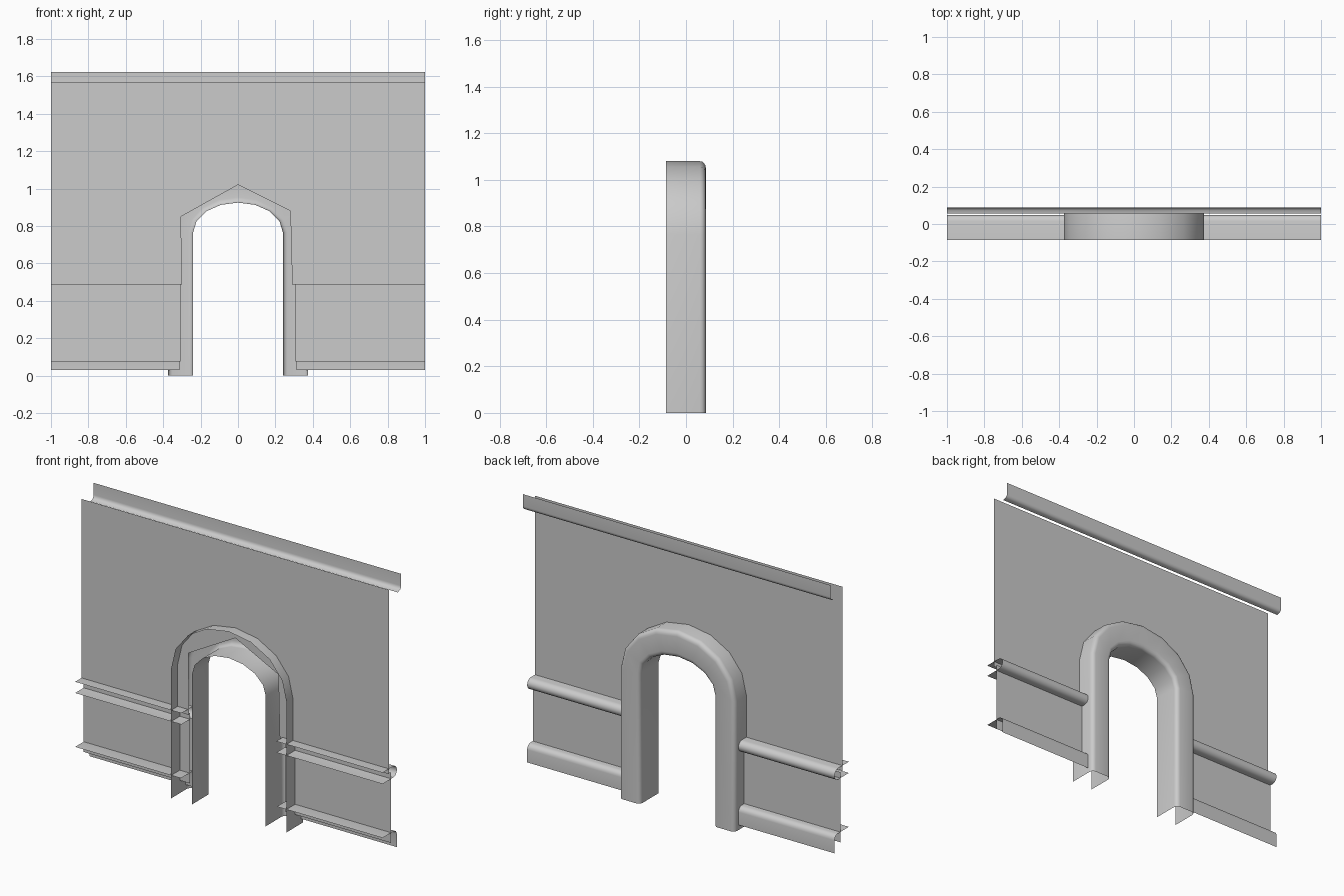
import bpy, bmesh, math

if "Cube" in bpy.data.objects:
    bpy.data.objects.remove(bpy.data.objects["Cube"])

FRONT = -0.085


def make(name, verts, faces, smooth=True):
    me = bpy.data.meshes.new(name)
    me.from_pydata(verts, [], faces)
    bm = bmesh.new()
    bm.from_mesh(me)
    bmesh.ops.recalc_face_normals(bm, faces=bm.faces)
    bm.to_mesh(me)
    bm.free()
    ob = bpy.data.objects.new(name, me)
    bpy.context.collection.objects.link(ob)
    bpy.context.view_layer.objects.active = ob
    ob.select_set(True)
    if smooth:
        bpy.ops.object.shade_smooth_by_angle(angle=math.radians(40))
    ob.select_set(False)
    return ob


def loft(name, rows):
    """Open skin through equally long rows of points."""
    n = len(rows[0])
    verts = [p for r in rows for p in r]
    faces = [(i*n+j, i*n+j+1, (i+1)*n+j+1, (i+1)*n+j)
             for i in range(len(rows)-1) for j in range(n-1)]
    return make(name, verts, faces)


def strip(name, profile, x0, x1):
    """Sweep an open (y, z) profile along x."""
    return loft(name, [[(x, y, z) for y, z in profile] for x in (x0, x1)])


def corner(cy, cz, r, a0, a1, n=4):
    return [(cy + r*math.cos(math.radians(a0+(a1-a0)*i/n)),
             cz + r*math.sin(math.radians(a0+(a1-a0)*i/n))) for i in range(n+1)]


# Door surround: rounded section (width fraction, y) swept over the arch
w, d, b = 0.135, 0.085, 0.025
section = [(0, FRONT)]
section += [(s, y) for s, y in corner(b, d-b, b, 180, 90)]
section += [(s, y) for s, y in corner(w-b, d-b, b, 90, 0)]
section += [(w, FRONT)]
rows = []
seg = 8
angles = [math.pi*i/seg for i in range(seg+1)]
spring = 0.765


def arch_row(a, foot=False):
    row = []
    for s, y in section:
        rx, rz = 0.24+s, 0.16+s*0.155/w
        z = 0 if foot else spring + rz*math.sin(a)
        row.append((rx*math.cos(a), y, z))
    return row


rows = [arch_row(0, True)] + [arch_row(a) for a in angles] + [arch_row(math.pi, True)]
loft("door_surround", rows)

# Upper wall with a pointed opening hidden behind the surround
yw = -0.025
zl, zt = 0.487, 1.57
outer = [(-1, zl), (-1, zt), (0, zt), (1, zt), (1, zl)]
inner = [(-0.30, zl), (-0.305, 0.85), (0, 1.02), (0.28, 0.88), (0.29, zl)]
loft("upper_wall", [[(x, yw, z) for x, z in outer], [(x, yw, z) for x, z in inner]])

# Lower panels, chair rails and baseboards on both sides
rail = ([(FRONT, 0.452)] + corner(0.015, 0.485, 0.033, -90, 90, 8) + [(FRONT, 0.518)])
base = [(0.048, 0.03)] + corner(0.018, 0.105, 0.03, 0, 90) + [(FRONT, 0.135)]
for side, s in (("left", -1), ("right", 1)):
    strip("lower_wall_" + side, [(-0.005, 0.075), (-0.005, zl)], s*0.308, s)
    strip("chair_rail_" + side, rail, s*0.308, s)
    strip("baseboard_" + side, base, s*0.312, s)

# Crown moulding along the top
crown = [(0.055, 1.525), (0.062, 1.527)] + corner(0.062, 1.552, 0.025, -60, 0) + [(0.087, 1.622)]
strip("crown_moulding", crown, -1, 1)
